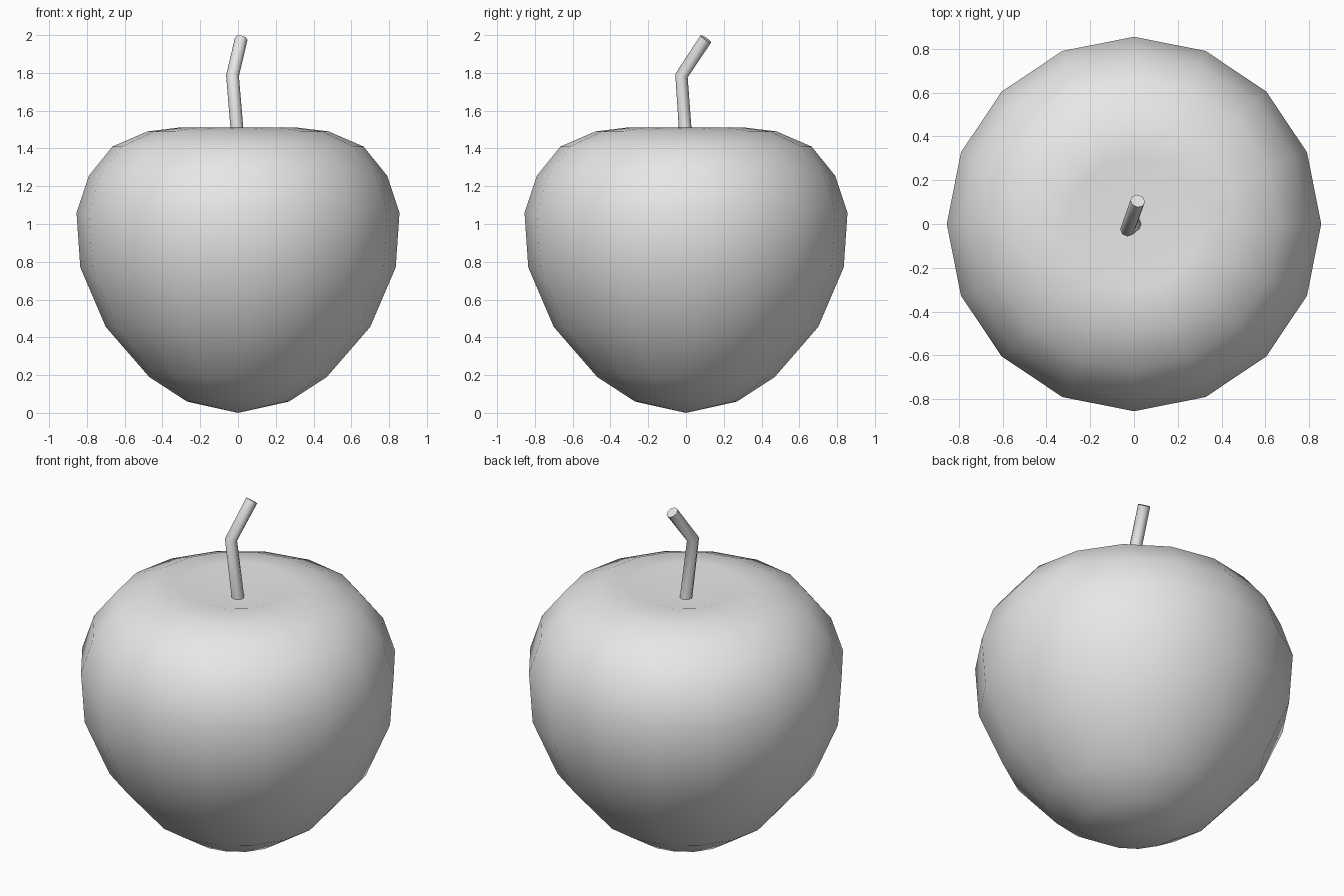
import bpy, bmesh, math
from mathutils import Vector

cube = bpy.data.objects.get("Cube")
if cube:
    bpy.data.objects.remove(cube, do_unlink=True)

# Single plain grey
grey = bpy.data.materials.new("light_grey")
grey.use_nodes = True
colour = (0.8, 0.8, 0.8, 1)
grey.diffuse_color = colour
grey.node_tree.nodes["Principled BSDF"].inputs["Base Color"].default_value = colour


def finish(obj, angle):
    """Give the part its colour and smooth shading."""
    obj.data.materials.append(grey)
    bpy.ops.object.select_all(action='DESELECT')
    obj.select_set(True)
    bpy.context.view_layer.objects.active = obj
    bpy.ops.object.shade_smooth_by_angle(angle=math.radians(angle))


# Fruit body: half profile (radius, height) turned around z
profile = [(0, 0), (0.27, 0.06), (0.47, 0.19), (0.70, 0.455), (0.835, 0.77),
           (0.855, 1.06), (0.79, 1.255), (0.665, 1.41), (0.48, 1.49),
           (0.30, 1.512), (0, 1.435)]
bm = bmesh.new()
points = [bm.verts.new((r, 0, z)) for r, z in profile]
edges = [bm.edges.new(pair) for pair in zip(points, points[1:])]
bmesh.ops.spin(bm, geom=points + edges, cent=(0, 0, 0), axis=(0, 0, 1),
               angle=math.tau, steps=16)
bmesh.ops.remove_doubles(bm, verts=bm.verts, dist=0.001)
bmesh.ops.recalc_face_normals(bm, faces=bm.faces)
mesh = bpy.data.meshes.new("fruit_body")
bm.to_mesh(mesh)
bm.free()
body = bpy.data.objects.new("fruit_body", mesh)
bpy.context.collection.objects.link(body)
finish(body, 80)

# Stem: bent eight-sided tube with a flat cut end
SIDES, RADIUS = 8, 0.034
path = [Vector(p) for p in ((0.003, 0.003, 1.40), (-0.029, -0.024, 1.785),
                            (0.017, 0.105, 1.98))]
lower = (path[1] - path[0]).normalized()
upper = (path[2] - path[1]).normalized()
bm = bmesh.new()
rings = []
for centre, axis in zip(path, (lower, (lower + upper).normalized(), upper)):
    side = Vector((1, 0, 0))
    side = (side - axis * side.dot(axis)).normalized()
    other = axis.cross(side)
    turns = [math.tau * i / SIDES for i in range(SIDES)]
    rings.append([bm.verts.new(centre + RADIUS * (side * math.cos(a) + other * math.sin(a)))
                  for a in turns])
for low, high in zip(rings, rings[1:]):
    for i in range(SIDES):
        j = (i + 1) % SIDES
        bm.faces.new((low[i], low[j], high[j], high[i]))
bm.faces.new(rings[-1])
bm.faces.new(rings[0][::-1])
bmesh.ops.recalc_face_normals(bm, faces=bm.faces)
mesh = bpy.data.meshes.new("stem")
bm.to_mesh(mesh)
bm.free()
stem = bpy.data.objects.new("stem", mesh)
bpy.context.collection.objects.link(stem)
finish(stem, 60)
